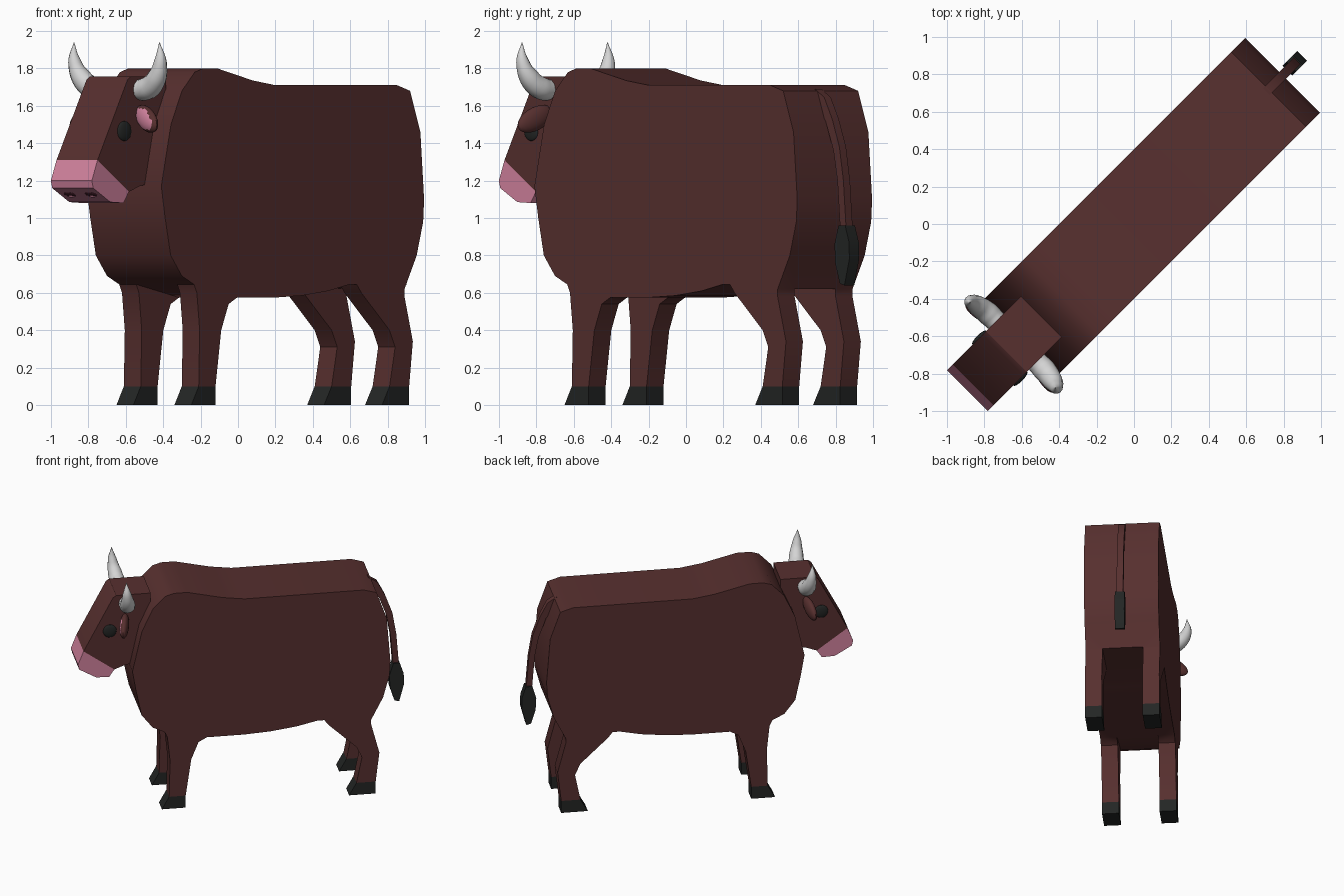
import bpy, bmesh, math
from mathutils import Matrix, Vector

cube = bpy.data.objects.get("Cube")
if cube:
    bpy.data.objects.remove(cube, do_unlink=True)


def material(name, color):
    m = bpy.data.materials.new(name)
    m.use_nodes = True
    m.diffuse_color = (*color, 1)
    bsdf = next(n for n in m.node_tree.nodes if n.type == 'BSDF_PRINCIPLED')
    bsdf.inputs["Base Color"].default_value = (*color, 1)
    bsdf.inputs["Roughness"].default_value = 0.7
    return m


HIDE = material("brown_hide", (0.095, 0.029, 0.028))
PINK = material("pink_skin", (0.66, 0.23, 0.35))
DARK = material("dark_hoof", (0.017, 0.019, 0.018))
HORN = material("pale_horn", (0.66, 0.66, 0.66))
NOSTRIL = material("nostril", (0.09, 0.02, 0.035))


# The animal stands diagonally: u runs nose to tail, v to its left side
def place(u, v, z):
    return Vector(((u + v) / math.sqrt(2), (u - v) / math.sqrt(2), z))


def shade(ob):
    bpy.ops.object.select_all(action='DESELECT')
    ob.select_set(True)
    bpy.context.view_layer.objects.active = ob
    bpy.ops.object.shade_smooth_by_angle(angle=math.radians(30))


def finish(name, bm, mats, rule=None):
    """Colour faces by a rule in (u, v, z), then turn into place."""
    for f in bm.faces:
        f.material_index = rule(f.calc_center_median()) if rule else 0
    for v in bm.verts:
        v.co = place(*v.co)
    bmesh.ops.recalc_face_normals(bm, faces=bm.faces)
    me = bpy.data.meshes.new(name)
    bm.to_mesh(me)
    bm.free()
    for m in mats:
        me.materials.append(m)
    ob = bpy.data.objects.new(name, me)
    bpy.context.collection.objects.link(ob)
    shade(ob)
    return ob


def polygon(bm, pts, v):
    bm.faces.new([bm.verts.new((u, v, z)) for u, z in pts])


def strip(bm, pts, v0, v1):
    """Closed band of quads following a side profile."""
    for a, b in zip(pts, pts[1:] + pts[:1]):
        bm.faces.new([bm.verts.new(c) for c in (
            (a[0], v0, a[1]), (b[0], v0, b[1]), (b[0], v1, b[1]), (a[0], v1, a[1]))])


def slab(pts, half):
    bm = bmesh.new()
    strip(bm, pts, -half, half)
    polygon(bm, pts, half)
    polygon(bm, pts, -half)
    bmesh.ops.remove_doubles(bm, verts=bm.verts, dist=0.0001)
    return bm


def cut(bm, co, no):
    bmesh.ops.bisect_plane(bm, geom=bm.verts[:] + bm.edges[:] + bm.faces[:],
                           plane_co=co, plane_no=no)


# Body with four legs
top = [(1.096, 1.46), (1.018, 1.68), (0.92, 1.71), (0.0, 1.71), (-0.17, 1.735),
       (-0.44, 1.8), (-0.545, 1.8), (-0.61, 1.78), (-0.707, 1.68), (-0.79, 1.5),
       (-0.863, 1.17), (-0.834, 1.0), (-0.792, 0.8), (-0.707, 0.69)]
front_leg = [(-0.615, 0.645), (-0.594, 0.6), (-0.573, 0.4), (-0.58, 0.1), (-0.636, 0),
             (-0.453, 0), (-0.453, 0.1), (-0.41, 0.4), (-0.354, 0.54), (-0.29, 0.575)]
belly = [(0.0, 0.575), (0.2, 0.585), (0.4, 0.61), (0.56, 0.645)]
hind_leg = [(0.615, 0.645), (0.65, 0.6), (0.863, 0.4), (0.905, 0.31), (0.863, 0.1),
            (0.806, 0), (1.011, 0), (1.011, 0.1), (1.039, 0.34), (0.976, 0.58), (0.976, 0.62)]
rump = [(1.068, 0.8), (1.117, 0.98), (1.124, 1.1)]
OUTER, INNER = 0.283, 0.155
outline = top + front_leg + belly + hind_leg + rump
trunk = top + [front_leg[0], front_leg[-1]] + belly + [hind_leg[0], hind_leg[-1]] + rump

bm = bmesh.new()
strip(bm, trunk, -INNER, INNER)
for side in (1, -1):
    strip(bm, outline, side * INNER, side * OUTER)
    polygon(bm, outline, side * OUTER)
    polygon(bm, front_leg, side * INNER)
    polygon(bm, hind_leg, side * INNER)
bmesh.ops.remove_doubles(bm, verts=bm.verts, dist=0.0001)
# drop the closing leg quads that would lie inside the trunk's outline
cut(bm, (0, 0, 0.1), (0, 0, 1))
finish("body", bm, [HIDE, DARK], lambda c: int(c.z < 0.1))

# Head with pink muzzle
head = [(-0.70, 1.757), (-0.965, 1.757), (-0.99, 1.74), (-1.217, 1.31), (-1.26, 1.2),
        (-1.25, 1.16), (-1.12, 1.085), (-1.02, 1.08), (-0.98, 1.14), (-0.9, 1.17),
        (-0.75, 1.2), (-0.70, 1.6)]
bm = slab(head, INNER)
muzzle_co, muzzle_no = Vector((-1.217, 0, 1.31)), Vector((-0.17, 0, -0.237))
cut(bm, muzzle_co, muzzle_no)
finish("head", bm, [HIDE, PINK], lambda c: int((c - muzzle_co).dot(muzzle_no) > 0))


def ellipsoid(name, center, radii, turn, mats, rule=None):
    bm = bmesh.new()
    bmesh.ops.create_uvsphere(bm, u_segments=20, v_segments=12, radius=1)
    if rule:
        for f in bm.faces:
            f.material_index = rule(f.calc_center_median())
    index = {f.index: f.material_index for f in bm.faces}
    bm.transform(Matrix.Translation(center) @ turn @ Matrix.Diagonal((*radii, 1)))
    ob = finish(name, bm, mats)
    for i, f in enumerate(ob.data.polygons):
        f.material_index = index.get(i, 0) if rule else 0
    return ob


def horn(name, side):
    path = [(-0.89, 0.12, 1.685, 0.055), (-0.89, 0.21, 1.695, 0.062),
            (-0.9, 0.285, 1.75, 0.054), (-0.912, 0.325, 1.84, 0.034),
            (-0.917, 0.323, 1.938, 0.002)]
    cu = bpy.data.curves.new(name, 'CURVE')
    cu.dimensions = '3D'
    cu.bevel_depth = 1
    cu.bevel_resolution = 4
    cu.use_fill_caps = True
    cu.resolution_u = 6
    sp = cu.splines.new('BEZIER')
    sp.bezier_points.add(len(path) - 1)
    for p, (u, v, z, r) in zip(sp.bezier_points, path):
        p.co = place(u, side * v, z)
        p.radius = r
        p.handle_left_type = p.handle_right_type = 'AUTO'
    temp = bpy.data.objects.new(name + "_path", cu)
    bpy.context.collection.objects.link(temp)
    graph = bpy.context.evaluated_depsgraph_get()
    me = bpy.data.meshes.new_from_object(temp.evaluated_get(graph))
    bpy.data.objects.remove(temp, do_unlink=True)
    me.materials.clear()
    me.materials.append(HORN)
    ob = bpy.data.objects.new(name, me)
    bpy.context.collection.objects.link(ob)
    shade(ob)


# Horns, ears, eyes and nostrils on both sides
for label, side in (("left", 1), ("right", -1)):
    horn(label + "_horn", side)
    droop = Matrix.Rotation(-side * math.radians(25), 4, 'X')
    sweep = Matrix.Rotation(side * math.radians(15), 4, 'Z')
    ellipsoid(label + "_ear", (-0.915, side * 0.225, 1.53), (0.035, 0.115, 0.062),
              sweep @ droop, [HIDE, PINK], lambda c: int(c.x < -0.55))
    ellipsoid(label + "_eye", (-1.015, side * INNER, 1.465), (0.052, 0.015, 0.053),
              Matrix(), [DARK])
    slope = Matrix.Rotation(math.radians(29), 4, 'Y')
    ellipsoid(label + "_nostril", (-1.19, side * 0.08, 1.126), (0.024, 0.042, 0.005),
              slope, [NOSTRIL])
    ellipsoid(label + "_nostril_lip", (-1.178, side * 0.08, 1.119), (0.01, 0.03, 0.009),
              slope, [PINK])

# Tail and tuft
tail = [(1.0, 1.69), (1.07, 1.645), (1.13, 1.53), (1.185, 1.38), (1.215, 1.2), (1.235, 0.95),
        (1.19, 0.95), (1.17, 1.2), (1.14, 1.36), (1.08, 1.52), (1.0, 1.6)]
finish("tail", slab(tail, 0.025), [HIDE])
tuft = [(1.19, 0.96), (1.24, 0.96), (1.27, 0.87), (1.272, 0.78), (1.235, 0.64),
        (1.2, 0.65), (1.165, 0.76), (1.16, 0.86)]
finish("tail_tuft", slab(tuft, 0.037), [DARK])
